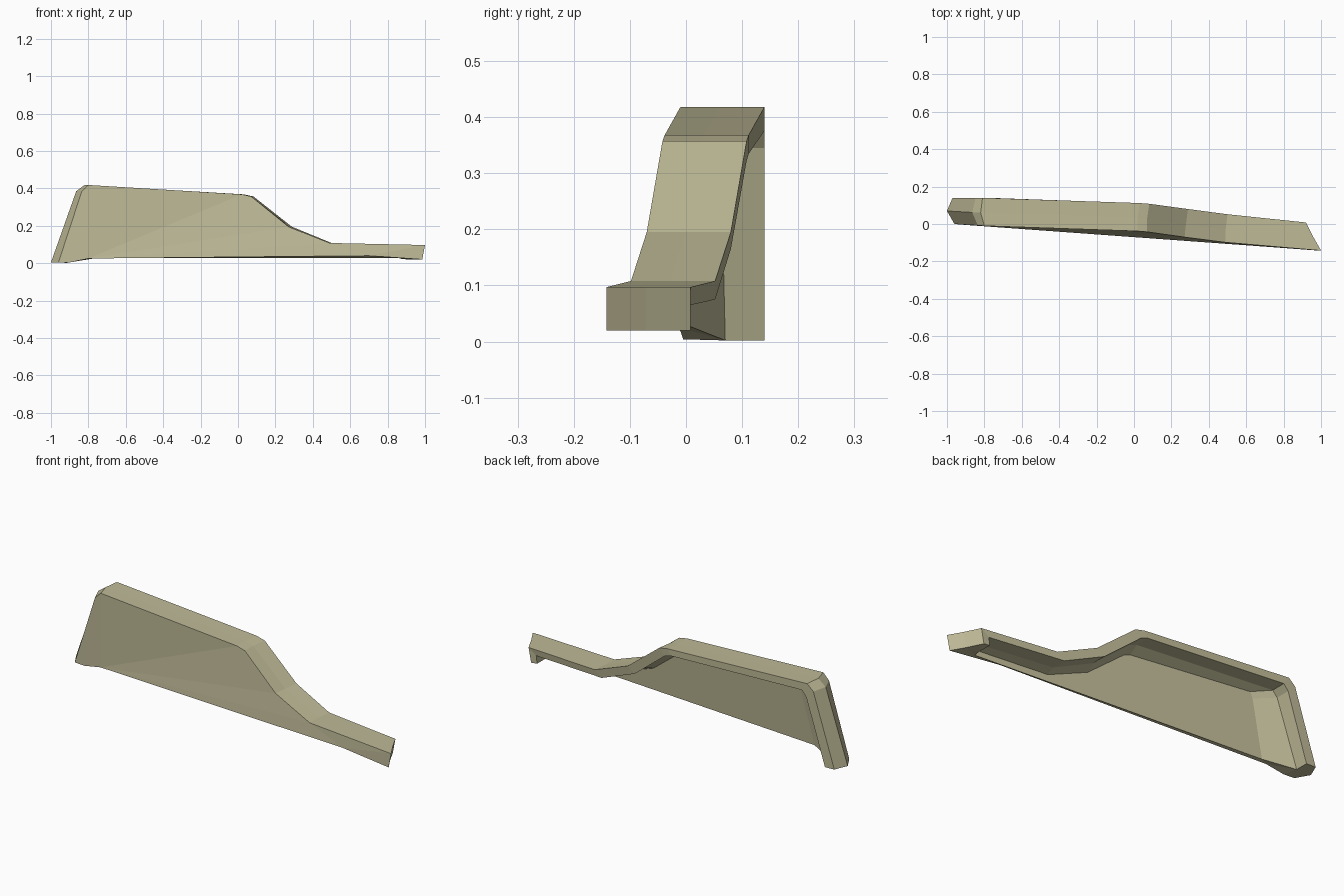
import bpy, bmesh

if "Cube" in bpy.data.objects:
    bpy.data.objects.remove(bpy.data.objects["Cube"])

# Arch outline from the left foot, over the top, to the right end: (x, z, front y)
outer = [(-.96, .004, 0), (-.835, .385, -.008), (-.80, .418, -.01), (.02, .368, -.038),
         (.07, .357, -.042), (.27, .195, -.07), (.49, .108, -.098), (1, .097, -.142), (.985, .02, -.142)]
# Inner edge of the rim and outline of the recessed panel: (x, z)
inner = [(-.915, .002), (-.805, .345), (-.78, .376), (.01, .335),
         (.05, .322), (.245, .165), (.46, .075), (.875, .065), (.87, .024)]
recess = [(-.76, .027), (-.69, .315), (-.675, .345), (0, .312),
          (.035, .3), (.23, .147), (.45, .063), (.86, .055), (.86, .028)]
# Outward x shift of the rim at mid depth and at the back edge
mid_shift = [-.04, -.03, -.02, 0, 0, .008, 0, -.04, -.04]
back_shift = [-.01, -.012, -.01, .01, .012, .018, .01, -.08, -.08]
DEPTH, MID, PANEL = .15, .07, .02


def front_y(x):
    """Depth of the lower front edge along the panel."""
    return -.005 - .0725 * (x + .9)


bm = bmesh.new()


def ring(points):
    return [bm.verts.new(p) for p in points]


def back_y(y):
    return min(y + DEPTH, .14)


# Nested rings running from the front face round the rim and into the recess
front = ring([(x, y, z) for x, z, y in outer])
middle = ring([(x + s, y + MID, z) for (x, z, y), s in zip(outer, mid_shift)])
back = ring([(x + s, back_y(y), z) for (x, z, y), s in zip(outer, back_shift)])
lip = ring([(x, back_y(o[2]), z) for (x, z), o in zip(inner, outer)])
step = ring([(x, o[2] + MID, z) for (x, z), o in zip(inner, outer)])
floor = ring([(x, front_y(x) + PANEL + .075 * z, z) for x, z in recess])
rings = [front, middle, back, lip, step, floor]
for a, b in zip(rings, rings[1:]):
    for i in range(len(outer) - 1):
        bm.faces.new((a[i], a[i + 1], b[i + 1], b[i]))

# Lower front edge, front and recessed faces, and the underside with both feet
base = ring([(x, front_y(x), z) for x, z in [(-.9, .004), (-.8, .025), (.7, .04)]])
flat = [bm.faces.new(front + base[::-1]),
        bm.faces.new(floor),
        bm.faces.new([r[0] for r in rings] + [base[1], base[0]]),
        bm.faces.new([r[-1] for r in rings] + [base[2]]),
        bm.faces.new((base[1], floor[0], floor[-1], base[2]))]
bmesh.ops.triangulate(bm, faces=flat)
bmesh.ops.recalc_face_normals(bm, faces=bm.faces)

mesh = bpy.data.meshes.new("side_panel")
bm.to_mesh(mesh)
bm.free()
panel = bpy.data.objects.new("side_panel", mesh)
bpy.context.collection.objects.link(panel)

# Khaki finish
mat = bpy.data.materials.new("khaki")
mat.diffuse_color = (.52, .49, .31, 1)
mat.use_nodes = True
mat.node_tree.nodes["Principled BSDF"].inputs["Base Color"].default_value = mat.diffuse_color
mesh.materials.append(mat)
